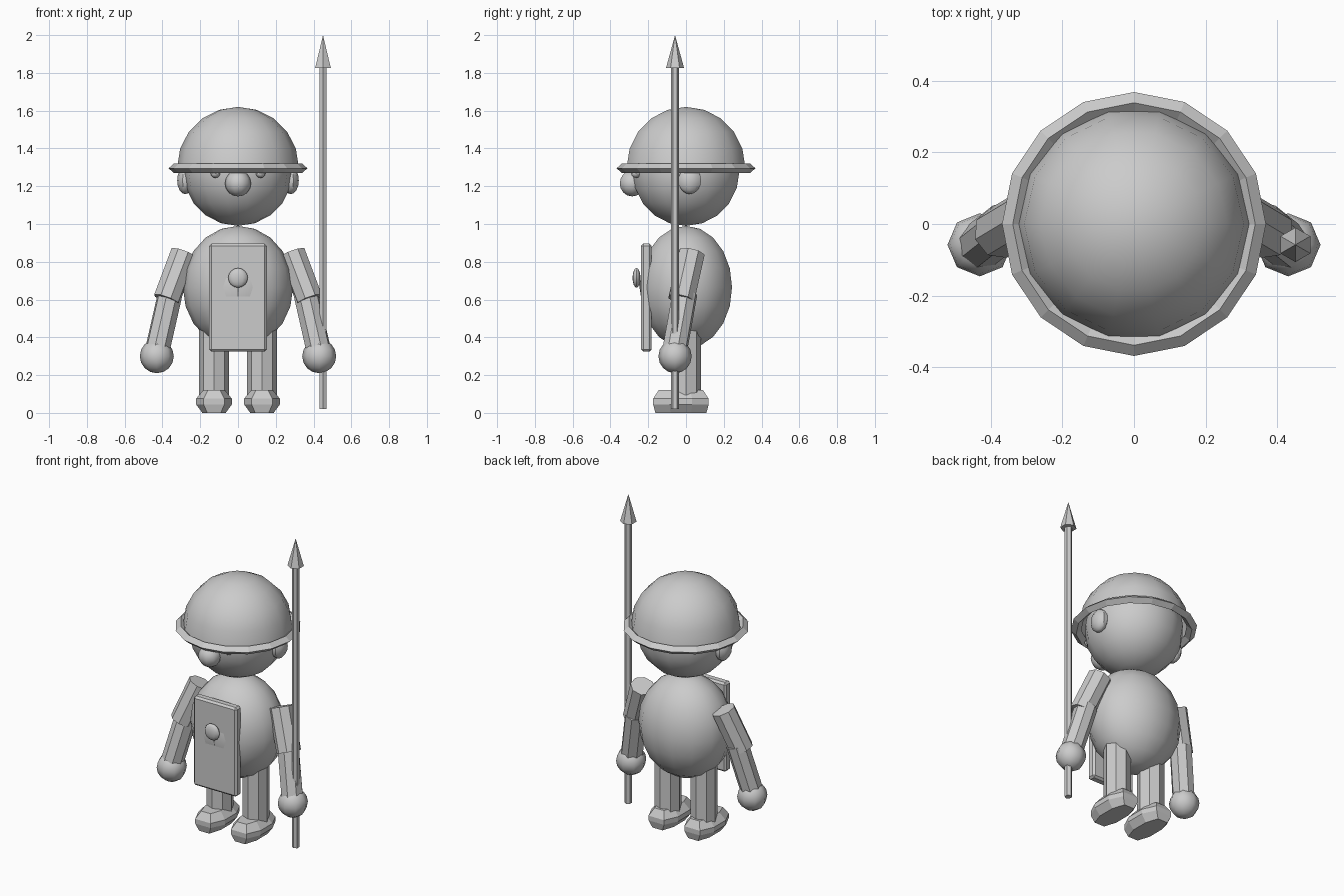
import bpy, bmesh, math
from mathutils import Vector, Matrix

if "Cube" in bpy.data.objects:
    bpy.data.objects.remove(bpy.data.objects["Cube"], do_unlink=True)

GREY = (0.6, 0.6, 0.6, 1)
mat = bpy.data.materials.new("plain grey")
mat.use_nodes = True
mat.diffuse_color = GREY
mat.node_tree.nodes["Principled BSDF"].inputs["Base Color"].default_value = GREY


def finish(name, bm, smooth=None):
    bmesh.ops.recalc_face_normals(bm, faces=bm.faces[:])
    me = bpy.data.meshes.new(name)
    bm.to_mesh(me)
    bm.free()
    me.materials.append(mat)
    ob = bpy.data.objects.new(name, me)
    bpy.context.collection.objects.link(ob)
    if smooth:
        bpy.ops.object.select_all(action='DESELECT')
        bpy.context.view_layer.objects.active = ob
        ob.select_set(True)
        bpy.ops.object.shade_smooth_by_angle(angle=math.radians(smooth))
    return ob


def ball(name, loc, size, segs=14, rings=10, half=False, smooth=40):
    bm = bmesh.new()
    bmesh.ops.create_uvsphere(bm, u_segments=segs, v_segments=rings, radius=1)
    # a vertex column faces the front
    bmesh.ops.rotate(bm, verts=bm.verts[:], matrix=Matrix.Rotation(math.pi / 2, 3, 'Z'))
    if half:
        low = [v for v in bm.verts if v.co.z < -0.01]
        bmesh.ops.delete(bm, geom=low, context='VERTS')
    bmesh.ops.transform(bm, matrix=Matrix.Translation(loc) @ Matrix.Diagonal((*size, 1)),
                        verts=bm.verts[:])
    return finish(name, bm, smooth)


def rod(name, a, b, r1, r2=None, sides=8):
    a, b = Vector(a), Vector(b)
    bm = bmesh.new()
    bmesh.ops.create_cone(bm, cap_ends=True, segments=sides, radius1=r1,
                          radius2=r1 if r2 is None else r2, depth=(b - a).length)
    turn = Vector((0, 0, 1)).rotation_difference(b - a).to_matrix().to_4x4()
    bmesh.ops.transform(bm, matrix=Matrix.Translation((a + b) / 2) @ turn, verts=bm.verts[:])
    return finish(name, bm)


def stack(name, loc, outline, layers):
    """Scaled copies of an outline, skinned together and capped."""
    bm = bmesh.new()
    loops = [[bm.verts.new((loc[0] + x * sx, loc[1] + y * sy, loc[2] + z)) for x, y in outline]
             for z, sx, sy in layers]
    n = len(outline)
    for low, high in zip(loops, loops[1:]):
        for i in range(n):
            j = (i + 1) % n
            bm.faces.new((low[i], low[j], high[j], high[i]))
    bm.faces.new(loops[0])
    bm.faces.new(loops[-1])
    return finish(name, bm)


# Head and torso
ball("head", (0, 0, 1.28), (0.29, 0.29, 0.29))
ball("torso", (0, 0, 0.665), (0.292, 0.25, 0.325))
ball("nose", (0, -0.285, 1.215), (0.069, 0.069, 0.069), 10, 8)

# Helmet: open dome with a diamond-section brim
ball("helmet_dome", (0, 0, 1.3), (0.322, 0.322, 0.32), half=True)
bm = bmesh.new()
section = [(0.368, 0), (0.338, 0.026), (0.308, 0), (0.338, -0.026)]
verts = [bm.verts.new((r, 0, 1.295 + z)) for r, z in section]
edges = [bm.edges.new((verts[i], verts[(i + 1) % 4])) for i in range(4)]
bmesh.ops.spin(bm, geom=verts + edges, cent=(0, 0, 0), axis=(0, 0, 1),
               angle=2 * math.pi, steps=16, use_merge=True)
bmesh.ops.remove_doubles(bm, verts=bm.verts[:], dist=0.0005)
finish("helmet_brim", bm)

# Foot outline: long octagon
foot = [(0.095, 0.06), (0.055, 0.147), (-0.055, 0.147), (-0.095, 0.06),
        (-0.095, -0.06), (-0.055, -0.147), (0.055, -0.147), (0.095, -0.06)]

# Paired parts
for side, s in (("left", 1), ("right", -1)):
    ball(side + "_eye", (s * 0.12, -0.265, 1.27), (0.026, 0.026, 0.026), 8, 6)
    ball(side + "_ear", (s * 0.28, 0.02, 1.23), (0.042, 0.063, 0.072), 10, 8)
    rod(side + "_leg", (s * 0.127, 0, 0.08), (s * 0.127, 0, 0.48), 0.08)
    stack(side + "_foot", (s * 0.127, -0.027, 0), foot,
          [(0, 0.65, 0.92), (0.045, 1, 1), (0.075, 1, 1), (0.12, 0.6, 0.8)])
    rod(side + "_upper_arm", (s * 0.286, 0.03, 0.845), (s * 0.378, -0.025, 0.6), 0.073)
    rod(side + "_forearm", (s * 0.358, -0.005, 0.635), (s * 0.425, -0.058, 0.34), 0.067)
    ball(side + "_hand", (s * 0.43, -0.058, 0.3), (0.09, 0.088, 0.09), 8, 8, smooth=50)

# Spear
rod("spear_shaft", (0.45, -0.058, 0.02), (0.45, -0.058, 1.84), 0.022, sides=6)
rod("spear_head", (0.45, -0.058, 1.825), (0.45, -0.058, 2), 0.048, 0, sides=6)

# Shield: bevelled slab with a boss and a shallow pointed rib below it
bm = bmesh.new()
bmesh.ops.create_cube(bm, size=1)
bmesh.ops.transform(bm, matrix=Matrix.Translation((0, -0.21, 0.61)) @
                    Matrix.Diagonal((0.306, 0.056, 0.572, 1)), verts=bm.verts[:])
bmesh.ops.bevel(bm, geom=bm.edges[:], offset=0.012, segments=1, affect='EDGES')
finish("shield", bm)
ball("shield_boss", (0, -0.262, 0.715), (0.052, 0.021, 0.052), 12, 8)
rod("shield_rib", (0, -0.232, 0.7), (0, -0.232, 0.575), 0.02, 0, sides=4)
bpy.data.objects["shield_rib"].data.transform(Matrix.Diagonal((2.5, 1, 1, 1)))
